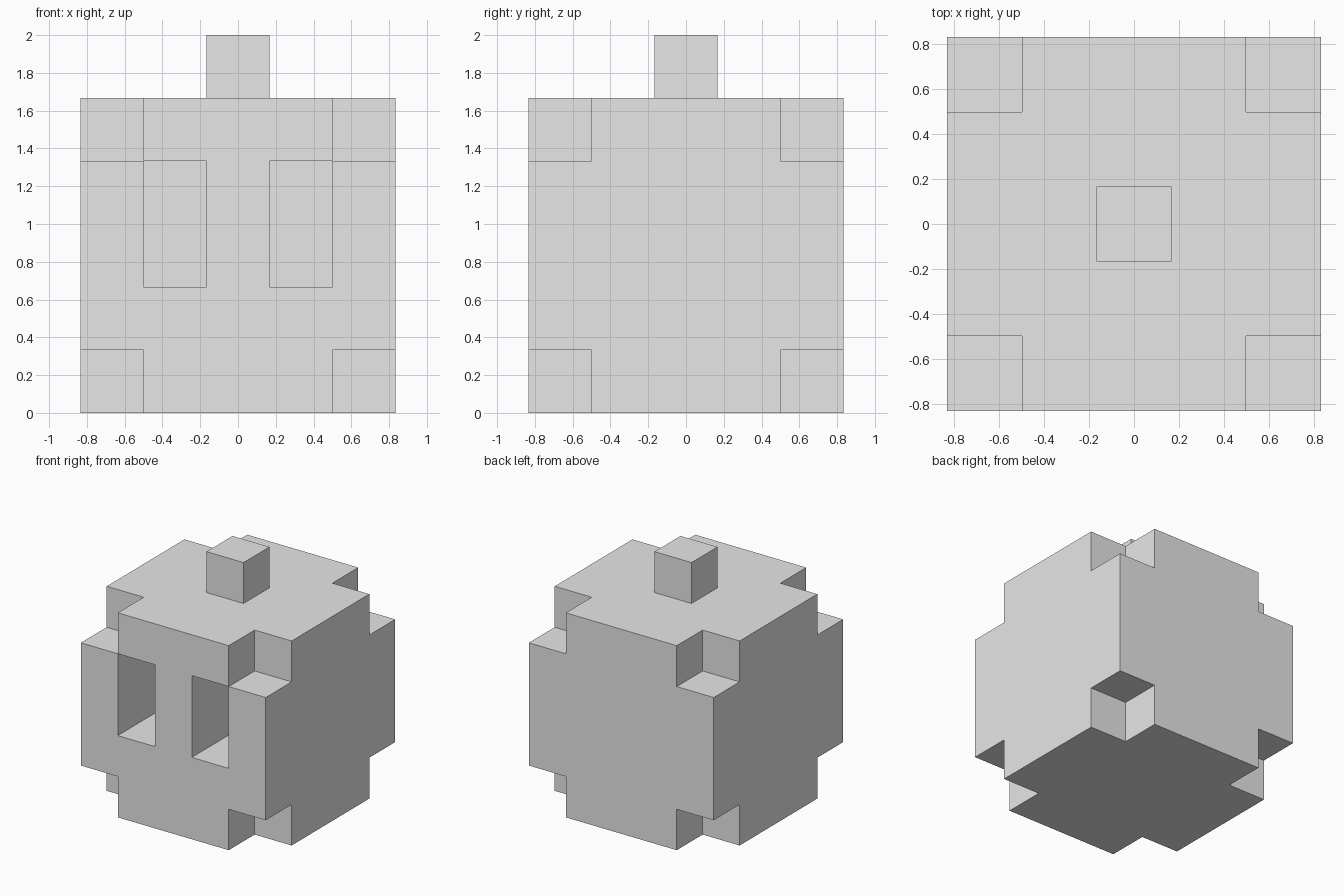
import bpy
import bmesh
from mathutils import Vector

if "Cube" in bpy.data.objects:
    bpy.data.objects.remove(bpy.data.objects["Cube"], do_unlink=True)

UNIT = 1 / 3  # size of one block
N = 5         # blocks along each side of the body

grey = bpy.data.materials.new("light grey")
grey.use_nodes = True
grey.diffuse_color = (0.8, 0.8, 0.8, 1)
grey.node_tree.nodes["Principled BSDF"].inputs["Base Color"].default_value = grey.diffuse_color


def build_blocks(name, cells, skip=()):
    """Skin a set of unit blocks, merging coplanar faces; skip lists covered cells."""
    bm = bmesh.new()
    for cell in cells:
        centre = Vector(cell) + Vector((0.5, 0.5, 0.5))
        for axis in range(3):
            for sign in (-1, 1):
                step = Vector((0, 0, 0))
                step[axis] = sign
                neighbour = tuple(int(c) for c in Vector(cell) + step)
                if neighbour in cells or neighbour in skip:
                    continue
                u, v = Vector((0, 0, 0)), Vector((0, 0, 0))
                u[(axis + 1) % 3] = 0.5
                v[(axis + 2) % 3] = 0.5 * sign
                mid = centre + step / 2
                corners = (mid - u - v, mid + u - v, mid + u + v, mid - u + v)
                bm.faces.new([bm.verts.new((p - Vector((N / 2, N / 2, 0))) * UNIT) for p in corners])
    bmesh.ops.remove_doubles(bm, verts=bm.verts, dist=0.001)
    bmesh.ops.dissolve_limit(bm, angle_limit=0.01, verts=bm.verts, edges=bm.edges)
    mesh = bpy.data.meshes.new(name)
    bm.to_mesh(mesh)
    bm.free()
    mesh.materials.append(grey)
    obj = bpy.data.objects.new(name, mesh)
    bpy.context.collection.objects.link(obj)
    return obj


# Body: a big block without its eight corners
ends = (0, N - 1)
body = {(x, y, z) for x in range(N) for y in range(N) for z in range(N)
        if not (x in ends and y in ends and z in ends)}

# Two deep eye sockets in the front
body -= {(x, y, z) for x in (1, 3) for y in (0, 1) for z in (2, 3)}

# Stem: a single block on top
stem = {(N // 2, N // 2, N)}

build_blocks("body", body)
build_blocks("stem", stem, skip=body)
